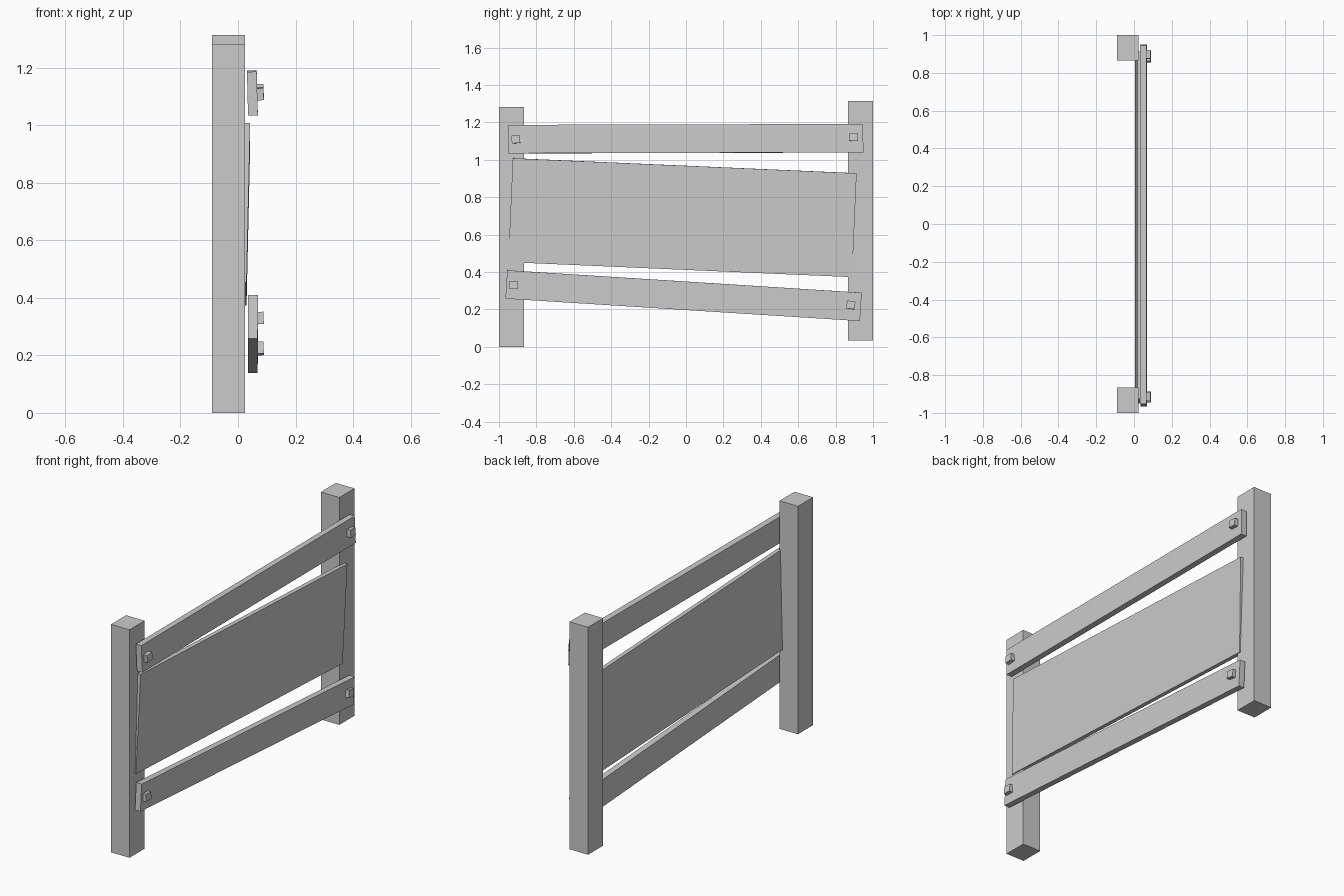
import bpy
from math import radians, atan2, hypot
from mathutils import Matrix, Vector

if "Cube" in bpy.data.objects:
    bpy.data.objects.remove(bpy.data.objects["Cube"])


def box(name, centre, size, roll=0.0, lean=0.0):
    """Box turned about x (roll) after leaning about y (lean), in degrees."""
    bpy.ops.mesh.primitive_cube_add(size=1)
    ob = bpy.context.object
    ob.name = ob.data.name = name
    ob.data.transform(Matrix.Translation(Vector(centre))
                      @ Matrix.Rotation(radians(roll), 4, 'X')
                      @ Matrix.Rotation(radians(lean), 4, 'Y')
                      @ Matrix.Diagonal((*size, 1)))
    return ob


# Square posts, the far one set slightly higher
for name, y, z0, z1 in (("front_post", -0.933, 0.0, 1.283),
                        ("rear_post", 0.933, 0.035, 1.315)):
    box(name, (-0.033, y, (z0 + z1) / 2), (0.115, 0.134, z1 - z0))

# Upper rail: slightly flared ends and a small lean
upper = box("upper_rail", (0.05, 0, 1.113), (0.034, 1.898, 0.152), 0.15, -1.5)
for v in upper.data.vertices:
    if v.co.z > 1.113:
        v.co.y -= 0.004

# Lower rail, sloping down toward the rear
box("lower_rail", (0.052, -0.013, 0.274), (0.034, 1.899, 0.152), -3.62, 0.4)

# Wide board leaning outward at the top
box("board", (0.024, -0.019, 0.691), (0.024, 1.84, 0.556), -2.5, 1.3)

# Square nail heads
for i, (y, z, roll) in enumerate(((-0.91, 1.11, 5), (0.897, 1.122, -2),
                                  (-0.921, 0.33, -1), (0.881, 0.224, -8))):
    box(f"nail_head_{i + 1}", (0.076, y, z), (0.026, 0.045, 0.042), roll, -3)
